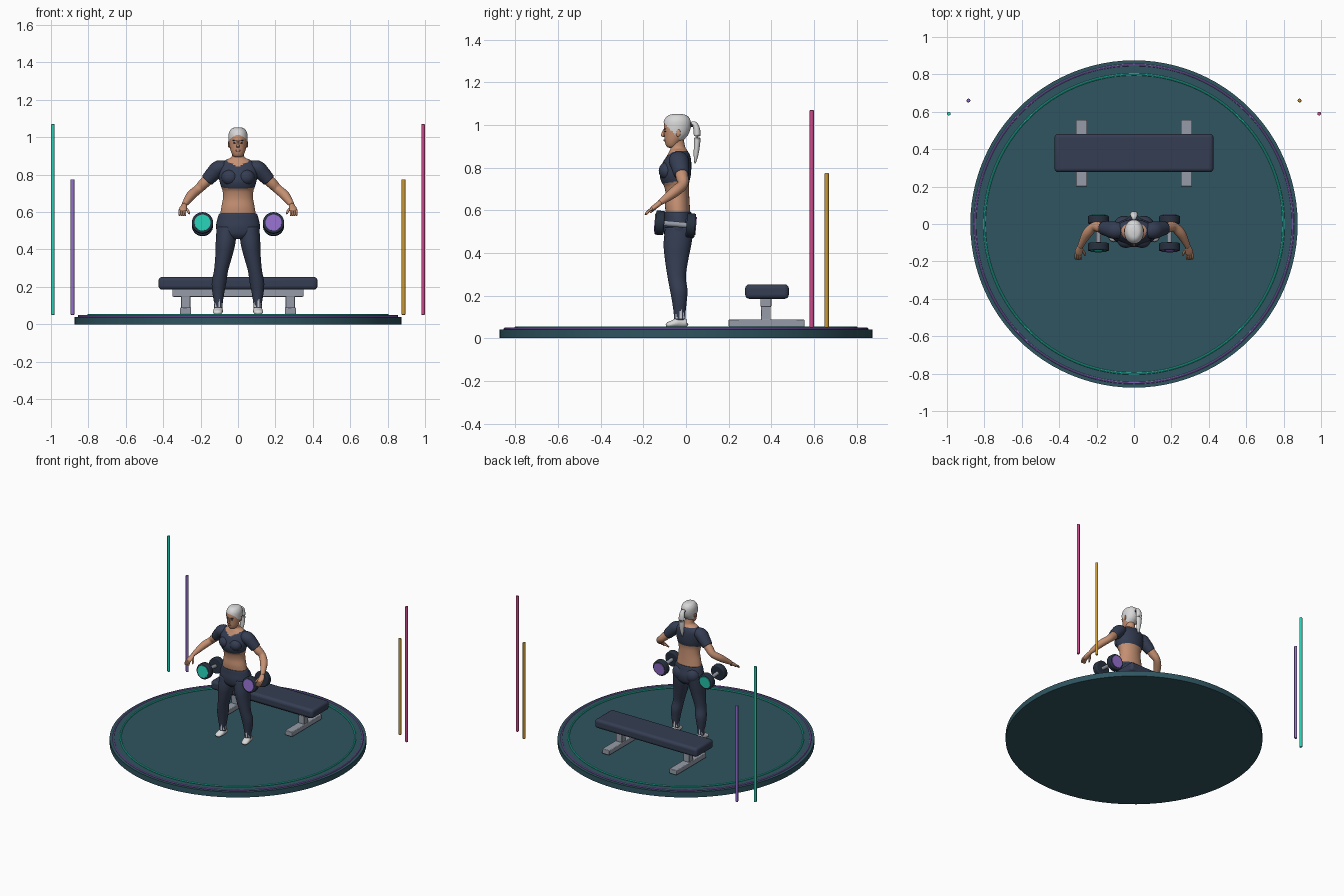
import bpy, bmesh, math
from mathutils import Vector

if "Cube" in bpy.data.objects:
    bpy.data.objects.remove(bpy.data.objects["Cube"], do_unlink=True)


def material(name, r, g, b):
    m = bpy.data.materials.new(name)
    m.use_nodes = True
    m.diffuse_color = (r, g, b, 1)
    m.node_tree.nodes["Principled BSDF"].inputs["Base Color"].default_value = (r, g, b, 1)
    return m


FLOOR = material("deep teal floor", .028, .09, .115)
NAVY = material("navy fabric", .035, .047, .085)
SKIN = material("skin", .56, .28, .17)
SILVER = material("silver white", .68, .68, .68)
METAL = material("grey metal", .3, .33, .39)
TEAL = material("turquoise", .02, .62, .46)
PURPLE = material("violet", .3, .16, .62)
PINK = material("pink", .58, .07, .25)
GOLD = material("gold", .58, .32, .04)
DARK = material("charcoal", .02, .03, .05)


def finish(name, mat, bevel=0, segments=3):
    ob = bpy.context.object
    ob.name = name
    ob.data.materials.append(mat)
    bpy.ops.object.transform_apply(location=False, rotation=True, scale=True)
    if bevel:
        mod = ob.modifiers.new("Bevel", "BEVEL")
        mod.width, mod.segments = bevel, segments
        mod.limit_method = "ANGLE"
    bpy.ops.object.shade_smooth_by_angle()
    return ob


def cylinder(name, mat, loc, r, depth, rot=(0, 0, 0), bevel=0, n=32):
    bpy.ops.mesh.primitive_cylinder_add(vertices=n, radius=r, depth=depth, location=loc, rotation=rot)
    return finish(name, mat, bevel)


def box(name, mat, loc, size, bevel=.004, segments=2):
    bpy.ops.mesh.primitive_cube_add(size=1, location=loc)
    bpy.context.object.scale = size
    return finish(name, mat, bevel, segments)


def ring(name, mat, z, r, thick):
    bpy.ops.mesh.primitive_torus_add(major_radius=r, minor_radius=thick, major_segments=96,
                                     minor_segments=8, location=(0, 0, z))
    return finish(name, mat)


def ellipsoid(name, mat, loc, radii, rot=(0, 0, 0)):
    bpy.ops.mesh.primitive_uv_sphere_add(segments=24, ring_count=14, radius=1, location=loc, rotation=rot)
    bpy.context.object.scale = radii
    return finish(name, mat)


def spline(rows, steps):
    """Smooth interpolation of rows of numbers."""
    out = []
    for i in range(len(rows) - 1):
        p0, p1, p2, p3 = (rows[min(max(i + k, 0), len(rows) - 1)] for k in (-1, 0, 1, 2))
        for s in range(steps):
            t = s / steps
            out.append([.5 * (2 * b + (c - a) * t + (2 * a - 5 * b + 4 * c - d) * t * t
                              + (3 * b - a - 3 * c + d) * t ** 3) for a, b, c, d in zip(p0, p1, p2, p3)])
    return out + [list(rows[-1])]


def loft(name, mats, rows, side=1, flat=True, n=32, steps=6, rule=None, keep=None):
    """Skin ellipses (x, y, z, rx, ry) along a path; level rings if flat, else square to the path."""
    rows = spline(rows, steps)
    bm = bmesh.new()
    loops = []
    centres = [Vector((r[0] * side, r[1], r[2])) for r in rows]
    for i, (c, r) in enumerate(zip(centres, rows)):
        u, v = Vector((1, 0, 0)), Vector((0, 1, 0))
        if not flat:
            t = (centres[min(i + 1, len(rows) - 1)] - centres[max(i - 1, 0)]).normalized()
            u = t.cross(Vector((0, 0, 1))).normalized()
            v = u.cross(t)
        angles = [math.tau * k / n for k in range(n)]
        loops.append([bm.verts.new(c + u * r[3] * math.cos(a) + v * r[4] * math.sin(a)) for a in angles])
    for a, b in zip(loops, loops[1:]):
        for k in range(n):
            bm.faces.new((a[k], a[k - 1], b[k - 1], b[k]))
    bm.faces.new(loops[0])
    bm.faces.new(loops[-1])
    bmesh.ops.recalc_face_normals(bm, faces=bm.faces)
    for f in bm.faces:
        f.smooth = True
        if rule:
            f.material_index = rule(f.calc_center_median())
    if keep:
        gone = [f for f in bm.faces if not keep(f.calc_center_median())]
        bmesh.ops.delete(bm, geom=gone, context="FACES")
    me = bpy.data.meshes.new(name)
    bm.to_mesh(me)
    bm.free()
    for m in mats:
        me.materials.append(m)
    ob = bpy.data.objects.new(name, me)
    bpy.context.collection.objects.link(ob)
    return ob


# Round platform with two glowing rings
cylinder("platform", FLOOR, (0, 0, .02), .875, .04, n=96)
cylinder("platform_top", FLOOR, (0, 0, .0425), .845, .005, n=96)
ring("outer_ring", PURPLE, .044, .85, .006)
ring("inner_ring", TEAL, .049, .80, .006)

# Upright light poles
for name, mat, x, y, top in (("teal_pole", TEAL, -.99, .59, 1.07), ("violet_pole", PURPLE, -.885, .66, .775),
                             ("gold_pole", GOLD, .885, .66, .775), ("pink_pole", PINK, .99, .59, 1.07)):
    cylinder(name, mat, (x, y, (top + .05) / 2), .01, top - .05, bevel=.004, n=16)

# Bench
box("bench_pad", NAVY, (0, .38, .219), (.85, .205, .068), .02, 4)
box("bench_rail", METAL, (0, .375, .167), (.7, .05, .04))
for s in (1, -1):
    box("bench_post", METAL, (s * .28, .375, .12), (.05, .045, .08))
    box("bench_foot", METAL, (s * .28, .378, .071), (.06, .355, .036))

# Dumbbells, tipped slightly up at the front
for s, accent in ((1, PURPLE), (-1, TEAL)):
    tilt = math.radians(-5)
    axis = Vector((0, math.cos(tilt), math.sin(tilt)))
    mid = Vector((s * .19, -.05, .535))
    turn = (math.pi / 2 + tilt, 0, 0)
    cylinder("dumbbell_handle", METAL, mid, .013, .13, turn)
    for e in (1, -1):
        cylinder("dumbbell_head", DARK, mid + axis * e * .073, .057, .042, turn, .007)
        cylinder("dumbbell_cap", accent, mid + axis * e * .095, .043, .006, turn)


# Torso with a cropped top
def top_rule(c):
    neck = .838 + .6 * abs(c.x) if c.y < -.035 else .877
    return 1 if .735 + .15 * (c.y + .045) < c.z < neck else 0


loft("torso", [SKIN, NAVY], [
    (0, -.035, .56, .098, .058), (0, -.04, .62, .09, .058), (0, -.04, .67, .081, .055),
    (0, -.044, .71, .082, .058), (0, -.05, .735, .09, .066), (0, -.05, .77, .1, .073),
    (0, -.043, .82, .106, .068), (0, -.035, .855, .1, .055), (0, -.035, .88, .062, .042),
    (0, -.038, .896, .034, .035), (0, -.046, .94, .032, .034)], rule=top_rule, n=48, steps=8)
loft("pants_hips", [NAVY], [
    (0, -.03, .455, .05, .05), (0, -.032, .48, .105, .068), (0, -.033, .52, .117, .074),
    (0, -.035, .56, .111, .068), (0, -.037, .588, .102, .063), (0, -.037, .592, .092, .058)])

for s in (1, -1):
    ellipsoid("bust", NAVY, (s * .043, -.088, .785), (.046, .04, .042))
    ellipsoid("seat_muscle", NAVY, (s * .052, -.002, .525), (.054, .045, .055))

    # Legs with a pale broken band at the ankle
    def ankle_rule(c, s=s):
        a = math.atan2(c.y + .03, c.x - s * .105)
        return 1 if .095 < c.z < .117 + .02 * math.sin(4 * a) and math.sin(8 * a) > -.2 else 0

    loft("pants_leg", [NAVY, SILVER], [
        (.06, -.03, .52, .054, .068), (.066, -.04, .44, .053, .065), (.075, -.044, .37, .046, .055),
        (.09, -.044, .29, .038, .043), (.101, -.034, .225, .039, .041), (.105, -.031, .17, .032, .034),
        (.105, -.03, .12, .024, .028), (.105, -.03, .085, .023, .027)], s, rule=ankle_rule)
    loft("shoe", [SILVER], [
        (.104, .006, .07, .006, .006), (.104, .001, .07, .019, .018), (.105, -.03, .075, .024, .025),
        (.108, -.06, .068, .026, .018), (.111, -.085, .062, .021, .012), (.112, -.094, .06, .006, .004)],
        s, flat=False)

    # Arms
    loft("sleeve", [NAVY], [
        (.055, -.035, .84, .035, .03), (.1, -.034, .835, .046, .042), (.13, -.028, .808, .043, .041),
        (.165, -.021, .77, .036, .035)], s, flat=False)
    loft("arm", [SKIN], [
        (.14, -.025, .795, .028, .028), (.18, -.018, .755, .029, .029), (.213, -.015, .722, .025, .025),
        (.25, -.05, .69, .026, .025), (.278, -.1, .652, .018, .018), (.288, -.122, .637, .015, .013)],
        s, flat=False)
    loft("palm", [SKIN], [
        (.285, -.116, .64, .013, .012), (.292, -.135, .625, .019, .012), (.296, -.155, .61, .021, .011),
        (.298, -.167, .601, .015, .007)], s, flat=False, n=16)
    for k in range(4):
        x = .283 + k * .01
        reach = .034 - .004 * abs(k - 1.5)
        loft("finger", [SKIN], [
            (x, -.157, .609, .006, .006), (x, -.157 - reach * .6, .598, .0055, .0055),
            (x - .001, -.157 - reach, .583, .005, .005), (x - .002, -.159 - reach, .579, .001, .001)],
            s, flat=False, n=10, steps=3)
    loft("thumb", [SKIN], [
        (.284, -.13, .625, .008, .008), (.268, -.15, .607, .007, .007), (.261, -.166, .592, .005, .005),
        (.26, -.169, .589, .001, .001)], s, flat=False, n=10, steps=3)

# Head and hair cap
skull = [(0, -.066, .893, .012, .012), (0, -.066, .9, .026, .025), (0, -.06, .921, .037, .039),
         (0, -.048, .952, .045, .054), (0, -.043, .985, .048, .061), (0, -.041, 1.015, .046, .059),
         (0, -.04, 1.035, .037, .048), (0, -.04, 1.046, .024, .031), (0, -.04, 1.05, .004, .006)]
loft("head", [SKIN], skull)
loft("hair", [SILVER], [(x, y, z + .003, rx + .004, ry + .004) for x, y, z, rx, ry in skull[2:]], n=48, steps=8,
     keep=lambda c: c.z > 1.005 - (c.y + .1) and c.z > .93)
ellipsoid("hair_tie", DARK, (0, .026, 1.003), (.012, .01, .012))
loft("ponytail", [SILVER], [
    (0, .022, 1.004, .009, .009), (0, .04, 1.004, .016, .013), (0, .051, .975, .021, .016),
    (0, .052, .92, .021, .015), (0, .047, .86, .014, .011), (0, .042, .82, .003, .003)], flat=False)

# Face
loft("nose", [SKIN], [(0, -.102, .982, .004, .004), (0, -.108, .962, .006, .007), (0, -.11, .95, .009, .008),
                      (0, -.104, .944, .006, .004)], n=12)
ellipsoid("lips", SKIN, (0, -.101, .928, ), (.014, .005, .005))
for s in (1, -1):
    ellipsoid("eye", DARK, (s * .019, -.097, .97), (.008, .004, .0035), (0, 0, s * .35))
    ellipsoid("brow", DARK, (s * .02, -.099, .982), (.012, .003, .002), (0, -s * .1, s * .35))
    ellipsoid("ear", SKIN, (s * .048, -.037, .963), (.006, .012, .018), (0, 0, -s * .3))
